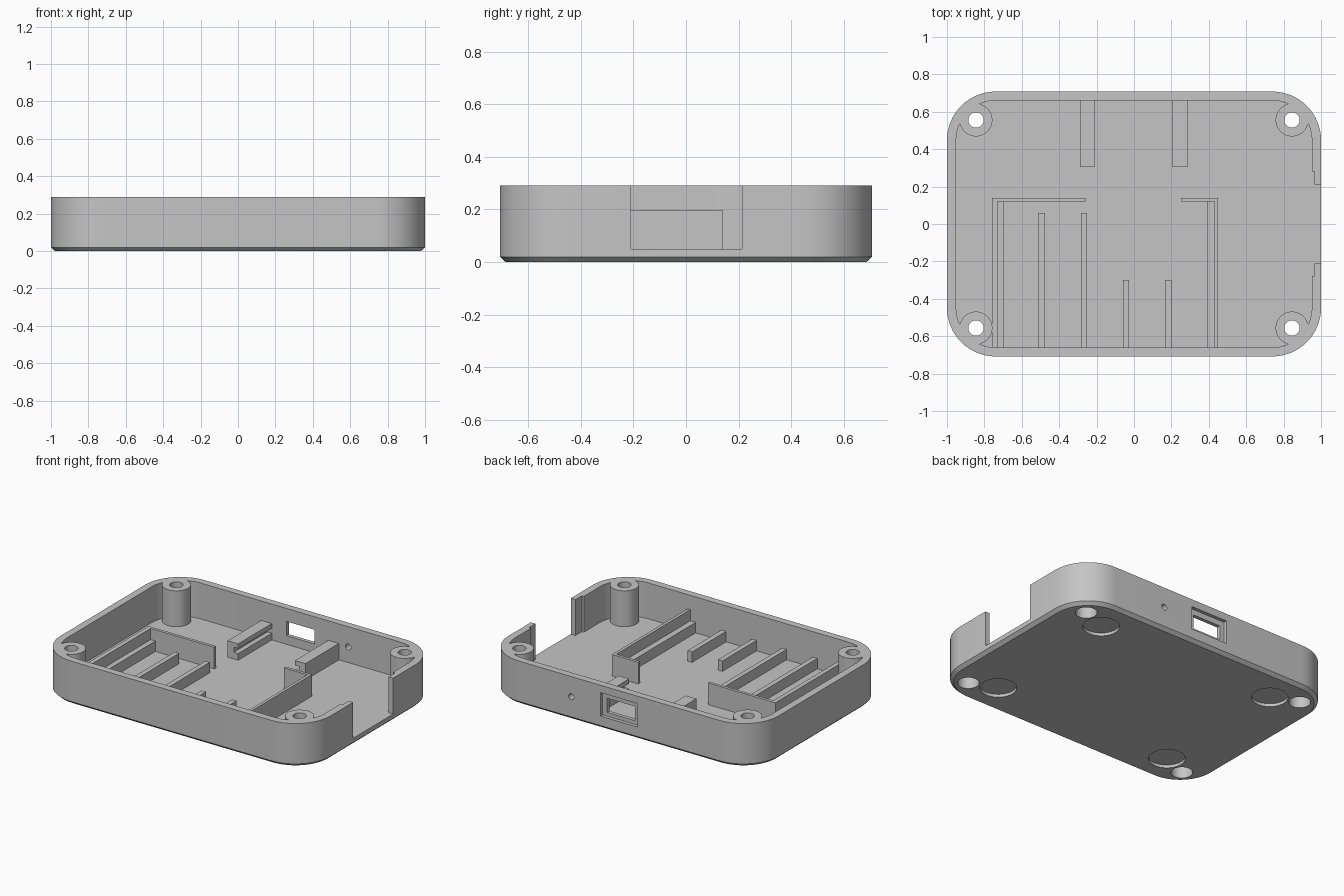
import bpy, bmesh, math

if "Cube" in bpy.data.objects:
    bpy.data.objects.remove(bpy.data.objects["Cube"])

grey = bpy.data.materials.new("light_grey_plastic")
grey.diffuse_color = (0.56, 0.56, 0.56, 1)
grey.use_nodes = True
grey.node_tree.nodes["Principled BSDF"].inputs["Base Color"].default_value = grey.diffuse_color


def finish(bm, name):
    bmesh.ops.recalc_face_normals(bm, faces=bm.faces)
    me = bpy.data.meshes.new(name)
    bm.to_mesh(me)
    bm.free()
    me.materials.append(grey)
    ob = bpy.data.objects.new(name, me)
    bpy.context.collection.objects.link(ob)
    return ob


def rounded(hx, hy, r, n=16):
    """Outline of a rounded rectangle."""
    pts = []
    for k, (sx, sy) in enumerate([(1, 1), (-1, 1), (-1, -1), (1, -1)]):
        for i in range(n + 1):
            a = math.pi / 2 * (k + i / n)
            pts.append((sx * (hx - r) + r * math.cos(a), sy * (hy - r) + r * math.sin(a)))
    return pts


def loft(name, levels):
    """Closed solid through outlines at rising heights: (outline, z)."""
    bm = bmesh.new()
    rings = [[bm.verts.new((x, y, z)) for x, y in o] for o, z in levels]
    for a, b in zip(rings, rings[1:]):
        for i in range(len(a)):
            j = (i + 1) % len(a)
            bm.faces.new((a[i], a[j], b[j], b[i]))
    bm.faces.new(rings[0])
    bm.faces.new(rings[-1])
    return finish(bm, name)


def box(name, x0, x1, y0, y1, z0, z1):
    o = [(x0, y0), (x1, y0), (x1, y1), (x0, y1)]
    return loft(name, [(o, z0), (o, z1)])


def cylinder(name, x, y, r, z0, z1, n=40):
    o = [(x + r * math.cos(2 * math.pi * i / n), y + r * math.sin(2 * math.pi * i / n)) for i in range(n)]
    return loft(name, [(o, z0), (o, z1)])


def cut(target, tool):
    m = target.modifiers.new("cut", 'BOOLEAN')
    m.operation = 'DIFFERENCE'
    m.solver = 'EXACT'
    m.object = tool
    bpy.context.view_layer.objects.active = target
    bpy.ops.object.modifier_apply(modifier=m.name)
    bpy.data.objects.remove(tool)


FLOOR, TOP = 0.05, 0.29
corners = [(sx, sy) for sx in (-1, 1) for sy in (-1, 1)]

# tray body with chamfered underside
tray = loft("tray_body", [(rounded(0.978, 0.686, 0.238), 0),
                          (rounded(1, 0.708, 0.26), 0.02),
                          (rounded(1, 0.708, 0.26), TOP)])

# hollow interior, leaving the four corner screw posts standing
cavity = loft("cavity", [(rounded(0.951, 0.66, 0.212), FLOOR), (rounded(0.951, 0.66, 0.212), 0.4)])
for sx, sy in corners:
    cut(cavity, cylinder("post", sx * 0.845, sy * 0.556, 0.088, 0, 0.5))
cut(tray, cavity)

# screw holes, counterbores and round foot recesses
for sx, sy in corners:
    cut(tray, cylinder("screw_hole", sx * 0.845, sy * 0.556, 0.041, -0.1, 0.5))
    cut(tray, cylinder("counterbore", sx * 0.845, sy * 0.556, 0.066, -0.1, 0.2))
    cut(tray, cylinder("foot_recess", sx * 0.667, sy * 0.485, 0.112, -0.1, 0.02))

# open gap in the right wall with a wider slot on the inner face
cut(tray, box("side_gap", 0.9, 1.1, -0.21, 0.212, FLOOR, 0.4))
cut(tray, box("side_slot", 0.9, 0.966, -0.278, 0.28, FLOOR, 0.4))

# stepped connector window and small round hole in the back wall
cut(tray, box("port_recess", -0.137, 0.137, 0.685, 0.8, 0.083, 0.24))
cut(tray, box("port_window", -0.104, 0.104, 0.6, 0.8, 0.108, 0.203))
pin = cylinder("pin_hole", 0, 0, 0.02, -0.1, 0.1, 24)
pin.rotation_euler = (math.pi / 2, 0, 0)
pin.location = (0.354, 0.69, 0.155)
bpy.context.view_layer.update()
cut(tray, pin)

# corner brackets: an L-shaped wall with a low ledge inside it
parts = [tray]
Z0 = FLOOR - 0.01
Y0 = -0.67
for side, xo, xi, xl, xe in (("left", -0.76, -0.73, -0.695, -0.26),
                             ("right", 0.45, 0.43, 0.39, 0.255)):
    o = [(xo, Y0), (xo, 0.14), (xe, 0.14), (xe, 0.12), (xi, 0.12), (xi, Y0)]
    parts.append(loft(side + "_bracket", [(o, Z0), (o, 0.195)]))
    a, b = sorted((xi, xl))
    parts.append(box(side + "_ledge", a, b, Y0, 0.12, Z0, 0.12))

# low support ribs on the floor
for i, (x0, x1, y1) in enumerate([(-0.51, -0.477, 0.06), (-0.283, -0.25, 0.06),
                                  (-0.06, -0.027, -0.3), (0.165, 0.2, -0.3)]):
    parts.append(box("support_rib_%d" % (i + 1), x0, x1, Y0, y1, Z0, 0.12))

# back rails with grooves facing each other
for side, x0, x1, gx in (("left", -0.29, -0.212, -0.21), ("right", 0.207, 0.285, 0.205)):
    rail = box(side + "_rail", x0, x1, 0.305, 0.67, Z0, 0.16)
    cut(rail, box("groove", gx - 0.035, gx + 0.035, 0.2, 0.66, 0.095, 0.128))
    parts.append(rail)

# smooth curves, crisp edges
for ob in parts:
    bpy.ops.object.select_all(action='DESELECT')
    ob.select_set(True)
    bpy.context.view_layer.objects.active = ob
    bpy.ops.object.shade_smooth_by_angle(angle=math.radians(30))
